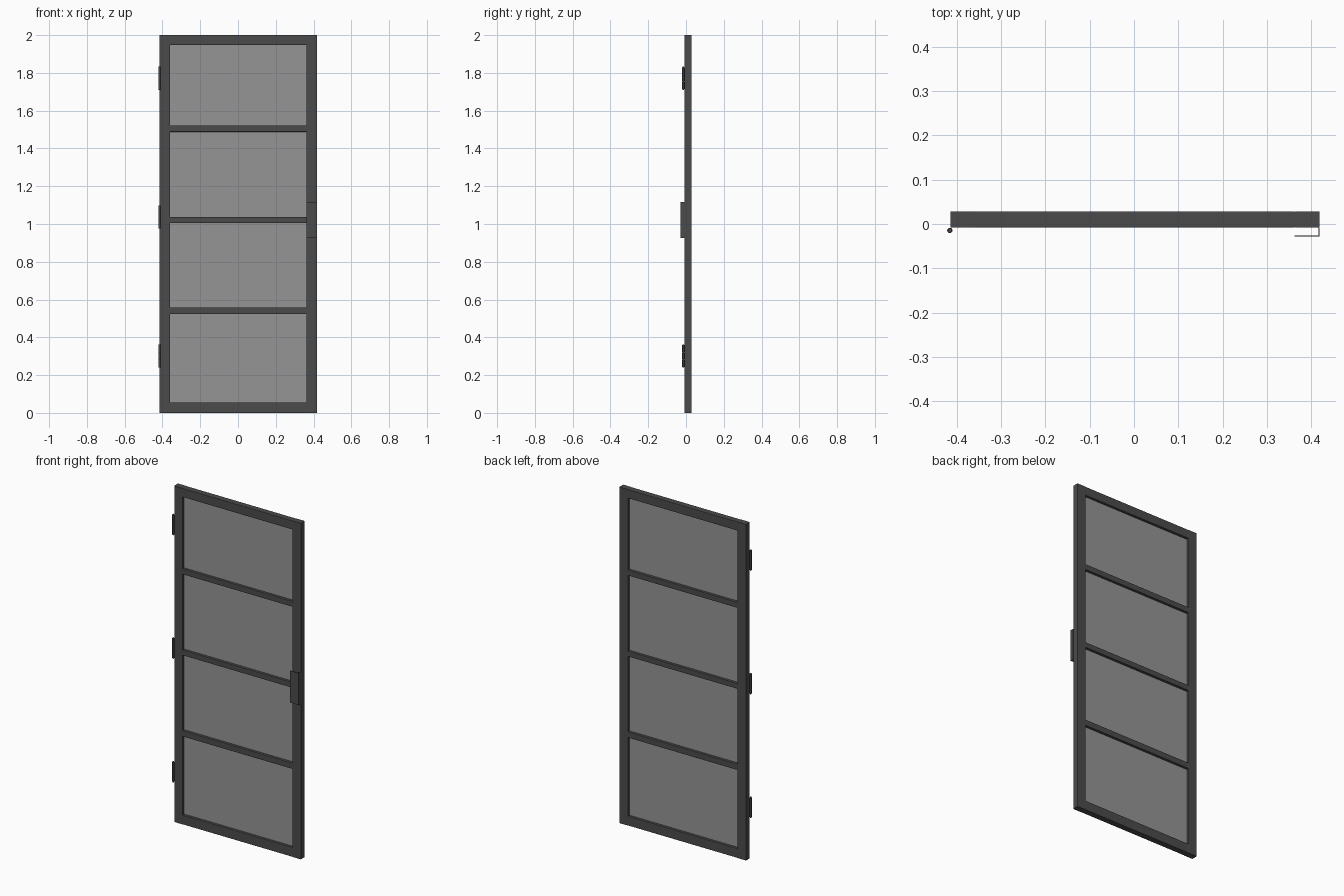
import bpy, bmesh, math

if "Cube" in bpy.data.objects:
    bpy.data.objects.remove(bpy.data.objects["Cube"])

Y0, Y1 = -0.008, 0.0285          # front and back of the frame
YC = (Y0 + Y1) / 2
XL, XR, W = -0.415, 0.419, 0.056  # outer edges and stile width


def material(name, color):
    m = bpy.data.materials.new(name)
    m.diffuse_color = color
    m.use_nodes = True
    m.node_tree.nodes["Principled BSDF"].inputs["Base Color"].default_value = m.diffuse_color
    return m


metal = material("dark_metal", (0.07, 0.07, 0.07, 1))
glass = material("clear_glass", (0.3, 0.3, 0.3, 0.5))


def finish(name, bm, mat):
    bmesh.ops.recalc_face_normals(bm, faces=bm.faces)
    me = bpy.data.meshes.new(name)
    bm.to_mesh(me)
    bm.free()
    me.materials.append(mat)
    ob = bpy.data.objects.new(name, me)
    bpy.context.collection.objects.link(ob)
    return ob


def box(name, x, y, z, mat=metal, bevel_axis=None):
    """Box from (min, max) ranges; optionally round edges along one axis."""
    bm = bmesh.new()
    bmesh.ops.create_cube(bm, size=1)
    for v in bm.verts:
        v.co = [(a + b) / 2 + c * (b - a) for (a, b), c in zip((x, y, z), v.co)]
    if bevel_axis is not None:
        edges = [e for e in bm.edges
                 if abs((e.verts[0].co - e.verts[1].co)[bevel_axis]) > 1e-5]
        bmesh.ops.bevel(bm, geom=edges, offset=0.002, segments=2,
                        profile=0.5, affect='EDGES')
    return finish(name, bm, mat)


# Upright stiles, full height
box("left_stile", (XL, XL + W), (Y0, Y1), (0, 2), bevel_axis=2)
box("right_stile", (XR - W, XR), (Y0, Y1), (0, 2), bevel_axis=2)

# Horizontal rails and glazing bars
inner = (XL + W, XR - W)
bars = [(0, 0.056), (0.523, 0.558), (1.006, 1.038), (1.488, 1.521), (1.948, 2.0)]
names = ["bottom_rail", "lower_bar", "middle_bar", "upper_bar", "top_rail"]
for n, z in zip(names, bars):
    box(n, inner, (Y0, Y1), z, bevel_axis=0)

# Glass panes between the bars
for i in range(4):
    box(f"glass_pane_{i + 1}", inner, (YC - 0.003, YC + 0.003),
        (bars[i][1], bars[i + 1][0]), glass)

# Hinges: pin with three knuckles
for i, zc in enumerate((0.301, 1.037, 1.772)):
    bm = bmesh.new()
    parts = [(0, 0.0045, 0.124)] + [(k * 0.039, 0.006, 0.037) for k in (-1, 0, 1)]
    for dz, r, h in parts:
        new = bmesh.ops.create_cone(bm, cap_ends=True, segments=20,
                                    radius1=r, radius2=r, depth=h)
        bmesh.ops.translate(bm, verts=new["verts"], vec=(-0.416, -0.0145, zc + dz))
    for f in bm.faces:
        f.smooth = len(f.verts) == 4
    for e in bm.edges:
        e.smooth = len(e.link_faces) == 2 and e.calc_face_angle(0) < math.radians(40)
    finish(f"hinge_{i + 1}", bm, metal)

# Folded sheet pull handle: L profile extruded upwards
t, hx, hy = 0.002, 0.362, -0.0285
profile = [(hx, hy), (XR, hy), (XR, Y0), (XR - t, Y0), (XR - t, hy + t), (hx, hy + t)]
bm = bmesh.new()
face = bm.faces.new([bm.verts.new((x, y, 0.926)) for x, y in profile])
top = bmesh.ops.extrude_face_region(bm, geom=[face])["geom"]
bmesh.ops.translate(bm, vec=(0, 0, 0.19),
                    verts=[g for g in top if isinstance(g, bmesh.types.BMVert)])
finish("pull_handle", bm, metal)
